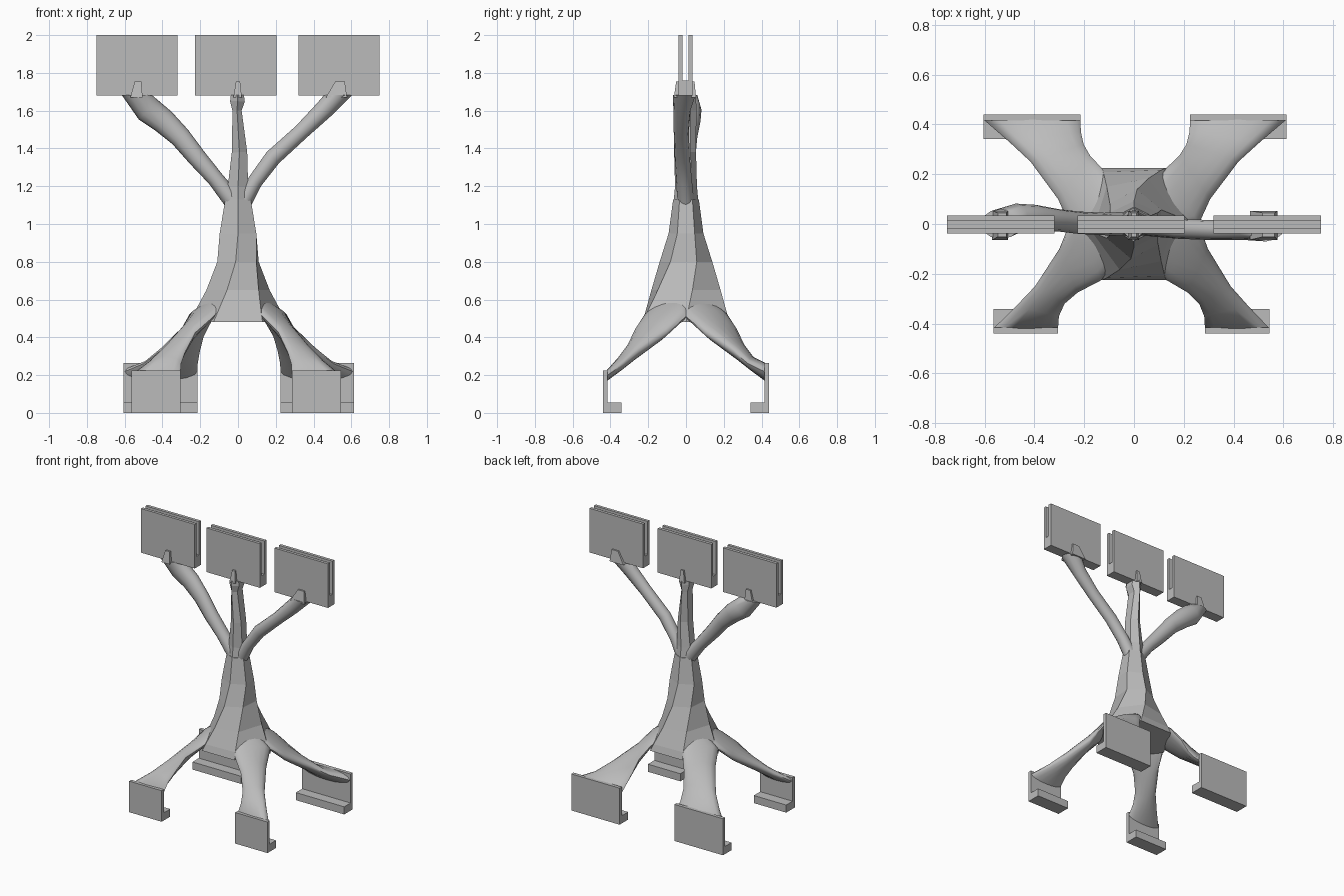
import bpy, bmesh, math
from mathutils import Vector

if "Cube" in bpy.data.objects:
    bpy.data.objects.remove(bpy.data.objects["Cube"], do_unlink=True)

grey = bpy.data.materials.new("light grey")
grey.use_nodes = True
GREY = (0.5, 0.5, 0.5, 1)
grey.diffuse_color = GREY
grey.node_tree.nodes["Principled BSDF"].inputs["Base Color"].default_value = GREY


def finish(name, bm, smooth=None):
    """Turn a bmesh into a grey object, smoothed below the given angle."""
    bmesh.ops.recalc_face_normals(bm, faces=bm.faces)
    mesh = bpy.data.meshes.new(name)
    bm.to_mesh(mesh)
    bm.free()
    mesh.materials.append(grey)
    obj = bpy.data.objects.new(name, mesh)
    bpy.context.collection.objects.link(obj)
    if smooth:
        bpy.ops.object.select_all(action="DESELECT")
        obj.select_set(True)
        bpy.context.view_layer.objects.active = obj
        bpy.ops.object.shade_smooth_by_angle(angle=math.radians(smooth))
    return obj


def loft(name, rings, sides, smooth=None):
    """Skin elliptical rings given as (centre, u axis, v axis, twist in degrees)."""
    bm = bmesh.new()
    loops = []
    for centre, u, v, twist in rings:
        loop = []
        for i in range(sides):
            a = math.tau * i / sides + math.radians(twist)
            loop.append(bm.verts.new(Vector(centre) + Vector(u) * math.cos(a) + Vector(v) * math.sin(a)))
        loops.append(loop)
    for low, high in zip(loops, loops[1:]):
        for i in range(sides):
            j = (i + 1) % sides
            bm.faces.new((low[i], low[j], high[j], high[i]))
    bm.faces.new(loops[0])
    bm.faces.new(loops[-1])
    return finish(name, bm, smooth)


def extrude(name, profile, x0, x1):
    """Extrude a (y, z) profile along x, closed at both ends."""
    bm = bmesh.new()
    near, far = [[bm.verts.new((x, y, z)) for y, z in profile] for x in (x0, x1)]
    bm.faces.new(near)
    bm.faces.new(far)
    for i in range(len(profile)):
        j = (i + 1) % len(profile)
        bm.faces.new((near[i], near[j], far[j], far[i]))
    return finish(name, bm)


def mix(a, b, f):
    return a + (b - a) * f


# Trunk: a twisting six-sided column, wide at the crotch
trunk = [(0.48, 0.26, 0.26, 0), (0.53, 0.232, 0.245, 2), (0.65, 0.17, 0.195, 10),
         (0.8, 0.12, 0.14, 24), (0.95, 0.112, 0.092, 30), (1.13, 0.078, 0.068, 30)]
loft("trunk", [((0, 0, z), (rx, 0, 0), (0, ry, 0), t) for z, rx, ry, t in trunk], 6)

# Legs and foot brackets: side, depth sign, inner x, outer x, bracket height
feet = {"front_right": (-1, -1, 0.305, 0.565, 0.225),
        "front_left": (1, -1, 0.285, 0.545, 0.225),
        "back_right": (-1, 1, 0.215, 0.605, 0.265),
        "back_left": (1, 1, 0.225, 0.613, 0.265)}
# Leg stations: outer fraction, outer y, inner fraction, inner y, z, half thickness
stations = [(0, 0, 0, 0.225, 0.51, 0.04), (0.13, 0.1, 0.55, 0.275, 0.425, 0.052),
            (0.45, 0.25, 0.85, 0.32, 0.325, 0.048), (0.7, 0.33, 0.98, 0.37, 0.26, 0.038)]
for name, (sx, sy, x_in, x_out, top) in feet.items():
    thick = (top - 0.168) / 2
    rings = [((sx * 0.14, sy * 0.08, 0.56), (-sx * 0.05, sy * 0.085, 0), (0, 0, 0.03), 0)]
    for fo, yo, fi, yi, z, h in stations + [(1, 0.42, 1, 0.42, top - thick, thick)]:
        outer = Vector((sx * mix(0.26, x_out, fo), sy * yo, z))
        inner = Vector((sx * mix(0.13, x_in, fi), sy * yi, z))
        rings.append(((outer + inner) / 2, (inner - outer) / 2, (0, 0, h), 0))
    loft(name + "_leg", rings, 16, 50)
    profile = [(0.44, 0), (0.44, top), (0.415, top), (0.415, 0.055), (0.342, 0.055), (0.342, 0)]
    extrude(name + "_foot_bracket", [(sy * y, z) for y, z in profile], sx * x_in, sx * x_out)


def branch(name, points, sides, smooth):
    """Loft along (x, y, z, radius in the xz plane, radius along y); the end is level."""
    rings = []
    for i, (x, y, z, r, ry) in enumerate(points):
        before, after = points[max(i - 1, 0)], points[min(i + 1, len(points) - 1)]
        d = Vector((after[0] - before[0], 0, after[2] - before[2])).normalized()
        u = Vector((d.z, 0, -d.x)) if i < len(points) - 1 else Vector((1, 0, 0))
        rings.append(((x, y, z), u * r, (0, ry, 0), 30))
    loft(name, rings, sides, smooth)


# Branches carrying the three panels
branch("right_branch", [(-0.01, 0, 1.1, 0.05, 0.05), (-0.12, 0, 1.24, 0.043, 0.045),
                        (-0.22, 0.005, 1.355, 0.05, 0.045), (-0.305, 0.015, 1.46, 0.056, 0.045),
                        (-0.395, 0.025, 1.545, 0.066, 0.052), (-0.475, 0.022, 1.605, 0.072, 0.06),
                        (-0.535, 0, 1.682, 0.08, 0.06)], 12, 50)
branch("left_branch", [(0.02, 0, 1.1, 0.045, 0.045), (0.09, -0.01, 1.225, 0.04, 0.042),
                       (0.185, -0.02, 1.352, 0.044, 0.04), (0.335, -0.025, 1.488, 0.042, 0.04),
                       (0.455, -0.02, 1.605, 0.05, 0.045), (0.53, -0.01, 1.682, 0.075, 0.06)], 12, 50)
branch("middle_branch", [(0, 0, 1.1, 0.075, 0.067), (0, 0, 1.2, 0.062, 0.058),
                         (0.008, -0.005, 1.38, 0.047, 0.058), (-0.005, -0.005, 1.6, 0.028, 0.06),
                         (-0.003, -0.008, 1.65, 0.045, 0.062), (-0.003, -0.008, 1.682, 0.04, 0.062)], 6, None)

# Slotted panels, each gripped by a tapered clip at the branch end
slot = [(-0.039, 1.68), (-0.039, 2), (-0.018, 2), (-0.018, 1.76),
        (0.012, 1.76), (0.012, 2), (0.034, 2), (0.034, 1.68)]
# name: panel left edge, clip bottom x range, clip top x range
panels = {"right": (-0.75, -0.57, -0.505, -0.547, -0.512),
          "middle": (-0.227, -0.024, 0.02, -0.011, 0.011),
          "left": (0.32, 0.465, 0.577, 0.515, 0.565)}
for name, (x0, b0, b1, t0, t1) in panels.items():
    extrude(name + "_panel", slot, x0, x0 + 0.43)
    # clip: front and back jaws hugging the panel, thinner at the top
    for side, inner, low, high in (("front", -0.03, -0.064, -0.052), ("back", 0.03, 0.053, 0.045)):
        bm = bmesh.new()
        bottom = [bm.verts.new((x, y, 1.67)) for x, y in ((b0, inner), (b1, inner), (b1, low), (b0, low))]
        top = [bm.verts.new((x, y, 1.755)) for x, y in ((t0, inner), (t1, inner), (t1, high), (t0, high))]
        bm.faces.new(bottom)
        bm.faces.new(top)
        for i in range(4):
            j = (i + 1) % 4
            bm.faces.new((bottom[i], bottom[j], top[j], top[i]))
        finish(name + "_" + side + "_clip", bm)
